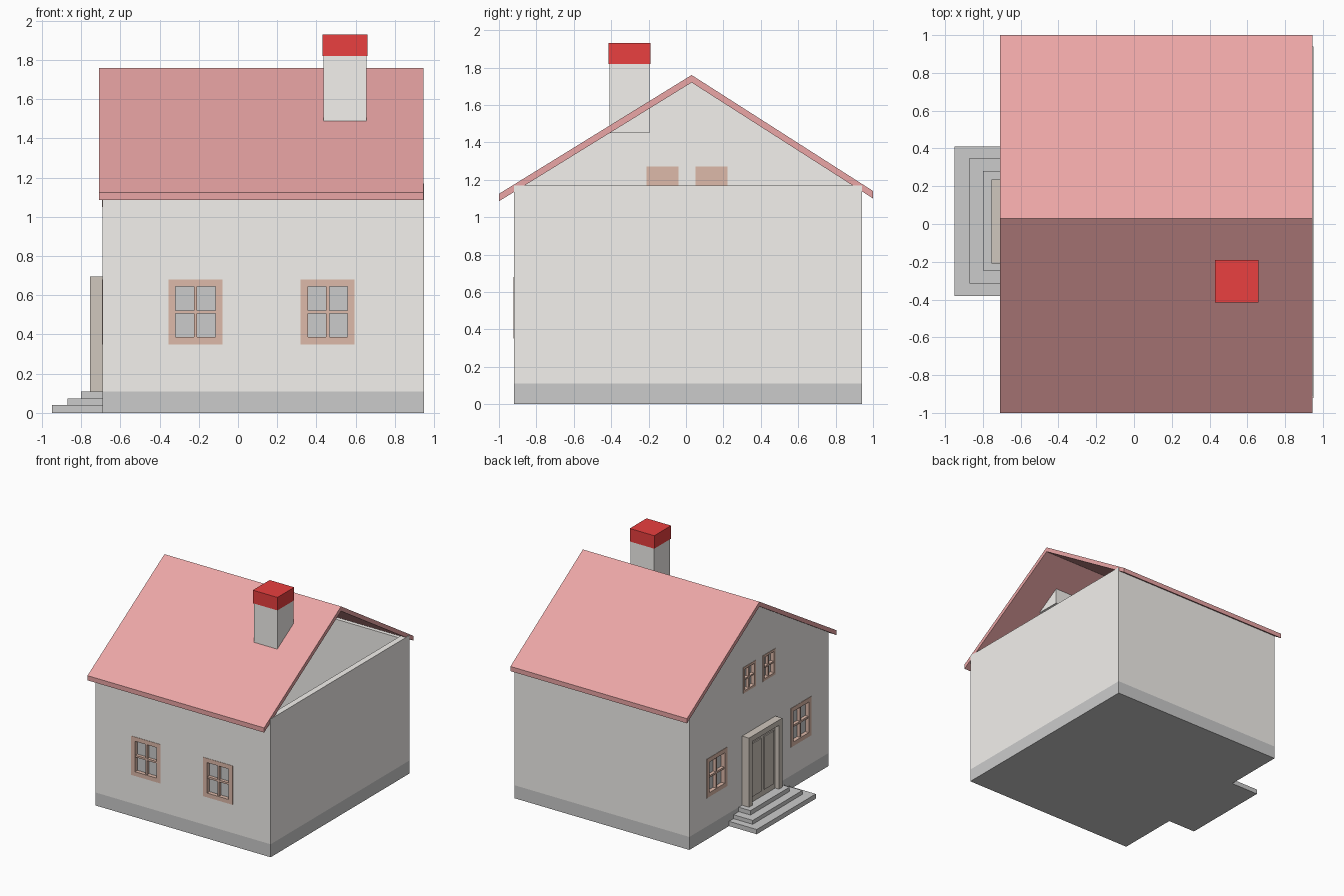
import bpy, bmesh
from mathutils import Vector

if "Cube" in bpy.data.objects:
    bpy.data.objects.remove(bpy.data.objects["Cube"])


def material(name, rgb):
    m = bpy.data.materials.new(name)
    m.diffuse_color = (*rgb, 1)
    m.use_nodes = True
    m.node_tree.nodes["Principled BSDF"].inputs["Base Color"].default_value = m.diffuse_color
    return m


WALL = material("plaster", (0.90, 0.88, 0.85))
ROOF = material("roof_red", (0.83, 0.38, 0.38))
CAP = material("cap_red", (0.82, 0.05, 0.05))
WOOD = material("window_wood", (0.73, 0.49, 0.40))
DOOR = material("door_wood", (0.63, 0.57, 0.51))


def finish(name, bm, mat=None):
    bmesh.ops.recalc_face_normals(bm, faces=bm.faces[:])
    me = bpy.data.meshes.new(name)
    bm.to_mesh(me)
    bm.free()
    if mat:
        me.materials.append(mat)
    ob = bpy.data.objects.new(name, me)
    bpy.context.collection.objects.link(ob)
    return ob


def boxes(name, ranges, mat=None):
    """One object from boxes given as ((x0, x1), (y0, y1), (z0, z1))."""
    bm = bmesh.new()
    for r in ranges:
        vs = bmesh.ops.create_cube(bm, size=1)["verts"]
        for v in vs:
            v.co = Vector([(a + b) / 2 + c * (b - a) for c, (a, b) in zip(v.co, r)])
    return finish(name, bm, mat)


def prism(name, profile, x0, x1, mat=None):
    """Extrude a (y, z) profile along x."""
    bm = bmesh.new()
    face = bm.faces.new([bm.verts.new((x0, y, z)) for y, z in profile])
    new = bmesh.ops.extrude_face_region(bm, geom=[face])["geom"]
    bmesh.ops.translate(bm, vec=(x1 - x0, 0, 0),
                        verts=[g for g in new if isinstance(g, bmesh.types.BMVert)])
    return finish(name, bm, mat)


X0, X1, Y0, Y1, T = -0.69, 0.95, -0.92, 0.94, 0.05
BASE, EAVE, RIDGE = 0.11, 1.15, 0.03

# Plinth and hollow walls; the right gable is open
boxes("plinth", [((X0, X1), (Y0, Y1), (0, BASE))])
front = boxes("front_wall", [((X0 + T, X1 - T), (Y0, Y0 + T), (BASE, EAVE))], WALL)
boxes("back_wall", [((X0 + T, X1 - T), (Y1 - T, Y1), (BASE, EAVE))], WALL)
boxes("right_wall", [((X1 - T, X1), (Y0, Y1), (BASE, 1.17))], WALL)
left = prism("left_gable_wall", [(Y0, BASE), (Y1, BASE), (Y1, 1.16), (RIDGE, 1.73), (Y0, 1.16)],
             X0, X0 + T, WALL)

# Roof
prism("roof", [(-1, 1.125), (RIDGE, 1.76), (1, 1.14), (1, 1.10), (RIDGE, 1.72), (-1, 1.085)],
      -0.71, 0.945, ROOF)

# Chimney
boxes("chimney", [((0.435, 0.655), (-0.41, -0.195), (1.45, 1.82))], WALL)
boxes("chimney_cap", [((0.43, 0.66), (-0.415, -0.19), (1.82, 1.93))], CAP)

# Windows: u runs along the wall, d is the outward distance from the wall face
def on_front(u, d, z):
    return (u, (Y0 - d[1], Y0 - d[0]), z)


def on_left(u, d, z):
    return ((X0 - d[1], X0 - d[0]), u, z)


def window(name, place, u0, u1, z0, z1, border, bar):
    full, out = (-0.045, 0.003), (-0.03, -0.003)
    um, zm = (u0 + u1) / 2, (z0 + z1) / 2
    a, b, c, e = u0 + border, u1 - border, z0 + border, z1 - border
    parts = [((u0, a), full, (z0, z1)), ((b, u1), full, (z0, z1)),
             ((a, b), full, (z0, c)), ((a, b), full, (e, z1)),
             ((um - bar, um + bar), out, (c, e)),
             ((a, um - bar), out, (zm - bar, zm + bar)),
             ((um + bar, b), out, (zm - bar, zm + bar)),
             ((u0, u1), (-0.055, -0.045), (z0, z1))]
    boxes(name + "_frame", [place(*p) for p in parts], WOOD)
    boxes(name + "_glass", [place((a, b), (-0.045, -0.03), (c, e))])
    return place((u0, u1), (-0.1, 0.1), (z0, z1))


def cut(wall, holes):
    cutter = boxes(wall.name + "_cutter", holes)
    cutter.hide_render = True
    cutter.hide_viewport = True
    mod = wall.modifiers.new("openings", "BOOLEAN")
    mod.object = cutter
    mod.operation = "DIFFERENCE"
    mod.solver = "EXACT"


cut(front, [window(f"front_window_{i}", on_front, u, u + 0.275, 0.35, 0.68, 0.036, 0.008)
            for i, u in enumerate((-0.355, 0.32))])
cut(left, [window(f"left_window_{i}", on_left, u, u + 0.275, 0.35, 0.68, 0.036, 0.008)
           for i, u in enumerate((-0.69, 0.435))] +
          [window(f"gable_window_{i}", on_left, u, u + 0.17, 1.05, 1.27, 0.02, 0.006)
           for i, u in enumerate((-0.21, 0.052))])

# Door with frame and two raised panels
D0, D1, DT, J = -0.21, 0.235, 0.695, 0.045
boxes("door_frame", [((-0.755, X0), (D0, D0 + J), (BASE, DT)),
                     ((-0.755, X0), (D1 - J, D1), (BASE, DT)),
                     ((-0.755, X0), (D0 + J, D1 - J), (DT - J, DT))], DOOR)
boxes("door_leaf", [((-0.72, X0), (D0 + J, D1 - J), (BASE, DT - J))], DOOR)
boxes("door_panels", [((-0.73, -0.72), (y, y + 0.125), (0.16, 0.61))
                      for y in (-0.135, 0.035)], DOOR)

# Entrance steps
for i, (x, y0, y1, z0, z1) in enumerate([(-0.95, -0.38, 0.41, 0, 0.04),
                                         (-0.87, -0.315, 0.35, 0.04, 0.073),
                                         (-0.80, -0.245, 0.28, 0.073, BASE)]):
    boxes(f"step_{i}", [((x, X0), (y0, y1), (z0, z1))])
